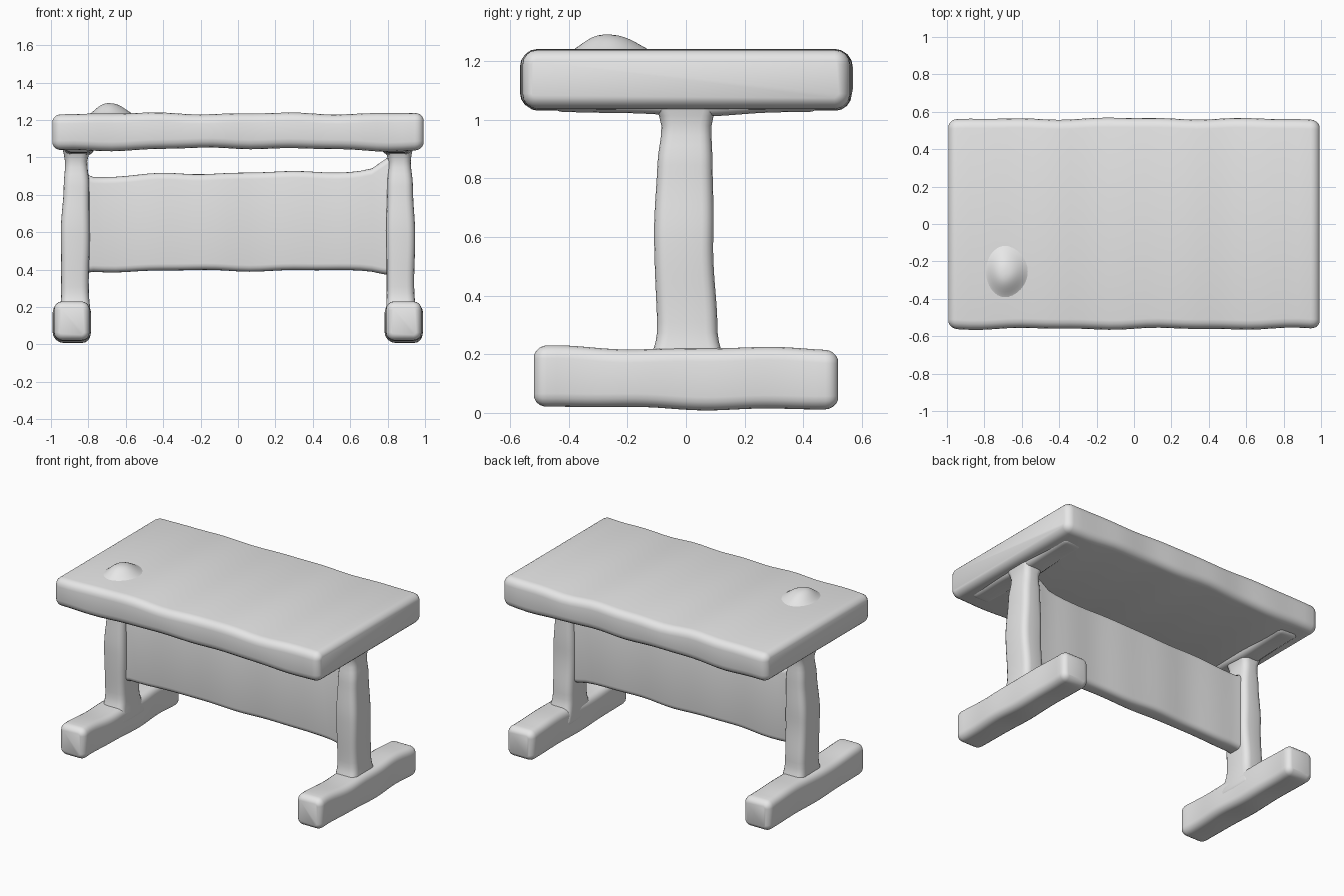
import bpy, bmesh, math
from math import sin, cos, pi

if "Cube" in bpy.data.objects:
    bpy.data.objects.remove(bpy.data.objects["Cube"])

clay = bpy.data.materials.new("plain_grey")
clay.use_nodes = True
grey = (0.8, 0.8, 0.8, 1)
clay.diffuse_color = grey
clay.node_tree.nodes["Principled BSDF"].inputs["Base Color"].default_value = grey


def finish(name, bm):
    bmesh.ops.recalc_face_normals(bm, faces=bm.faces)
    mesh = bpy.data.meshes.new(name)
    bm.to_mesh(mesh)
    bm.free()
    obj = bpy.data.objects.new(name, mesh)
    bpy.context.collection.objects.link(obj)
    mesh.materials.append(clay)
    mesh.shade_smooth()
    return obj


def blend(stations, t):
    """Cross-section (u min, u max, v min, v max) at position t."""
    for a, b in zip(stations, stations[1:]):
        if t <= b[0]:
            f = max(0, (t - a[0]) / (b[0] - a[0]))
            f = f * f * (3 - 2 * f)
            return [p + (q - p) * f for p, q in zip(a[1:], b[1:])]
    return stations[-1][1:]


def bar(name, axis, stations, r, wobble=0.004, steps=28):
    """Soft rounded bar lofted along an axis, slightly uneven like clay."""
    start, end = stations[0][0], stations[-1][0]
    angles = [pi / 2 * k / 5 for k in range(5)]
    cuts = [(start + r * (1 - sin(a)), r * (1 - cos(a))) for a in reversed(angles)]
    inner = end - start - 2 * r
    cuts += [(start + r + inner * i / steps, 0) for i in range(1, steps)]
    cuts += [(end - r * (1 - sin(a)), r * (1 - cos(a))) for a in angles]
    bm = bmesh.new()
    rings = []
    for t, d in cuts:
        u0, u1, v0, v1 = blend(stations, t)
        u0, u1, v0, v1 = [e + wobble * (sin(9 * t + 2 * i) + 0.6 * sin(17 * t + 5 * i))
                          for i, e in enumerate((u0, u1, v0, v1))]
        c = r - d
        centres = [(u1 - r, v1 - r), (u0 + r, v1 - r), (u0 + r, v0 + r), (u1 - r, v0 + r)]
        ring = []
        for q, (cu, cv) in enumerate(centres):
            for k in range(5):
                a = pi / 2 * (q + k / 4)
                u, v = cu + c * cos(a), cv + c * sin(a)
                co = {"x": (t, u, v), "y": (u, t, v), "z": (u, v, t)}[axis]
                ring.append(bm.verts.new(co))
        rings.append(ring)
    for a, b in zip(rings, rings[1:]):
        for i in range(len(a)):
            j = (i + 1) % len(a)
            bm.faces.new((a[i], a[j], b[j], b[i]))
    bm.faces.new(rings[0])
    bm.faces.new(rings[-1])
    return finish(name, bm)


# Table top, with a little unevenness along its long edges
bar("table_top", "x", [(-0.995, -0.56, 0.56, 1.035, 1.235),
                       (0, -0.56, 0.565, 1.05, 1.235),
                       (0.995, -0.56, 0.56, 1.035, 1.235)], 0.05)

# Feet, legs and top braces, mirrored left and right
for side, s in (("left", 1), ("right", -1)):
    def span(inner, outer):
        return tuple(sorted((s * inner, s * outer)))

    foot = span(0.79, 0.985)
    bar(side + "_foot", "y", [(-0.52, *foot, 0.02, 0.225),
                              (0, *foot, 0.015, 0.22),
                              (0.52, *foot, 0.01, 0.22)], 0.045)
    bar(side + "_leg", "z", [(0.1, *span(0.785, 0.96), -0.14, 0.15),
                             (0.28, *span(0.795, 0.945), -0.10, 0.105),
                             (0.6, *span(0.795, 0.945), -0.11, 0.095),
                             (0.85, *span(0.795, 0.935), -0.095, 0.09),
                             (0.97, *span(0.805, 0.925), -0.085, 0.085),
                             (1.12, *span(0.76, 0.95), -0.13, 0.12)], 0.04, 0.002)
    bar(side + "_top_brace", "y", [(-0.46, *span(0.77, 0.93), 1.025, 1.15),
                                   (0, *span(0.77, 0.93), 1.015, 1.15),
                                   (0.46, *span(0.77, 0.93), 1.025, 1.15)], 0.04, 0.003)

# Modesty panel between the legs, rising slightly where it meets them
bar("centre_panel", "x", [(-0.87, -0.06, 0.06, 0.37, 0.93),
                          (-0.76, -0.055, 0.055, 0.39, 0.895),
                          (-0.3, -0.055, 0.055, 0.395, 0.915),
                          (0.6, -0.055, 0.055, 0.395, 0.925),
                          (0.68, -0.055, 0.055, 0.395, 0.93),
                          (0.87, -0.06, 0.06, 0.37, 1.03)], 0.035)

# Small lump on the top, flaring softly into the surface
bm = bmesh.new()
rings = []
for k in range(11):
    f = k / 10
    height = 0.062 * (0.5 + 0.5 * cos(pi * f ** 1.2)) - 0.004 * f
    ring = []
    for i in range(32):
        a = 2 * pi * i / 32
        stretch = 1 + 0.25 * max(0, cos(a))
        ring.append(bm.verts.new((-0.69 + 0.125 * (f + 0.02) * stretch * cos(a),
                                  -0.25 + 0.17 * (f + 0.02) * sin(a) - 0.02 * (1 - f),
                                  1.228 + height)))
    rings.append(ring)
for a, b in zip(rings, rings[1:]):
    for i in range(32):
        j = (i + 1) % 32
        bm.faces.new((a[i], b[i], b[j], a[j]))
bm.faces.new(rings[0])
finish("surface_lump", bm)
